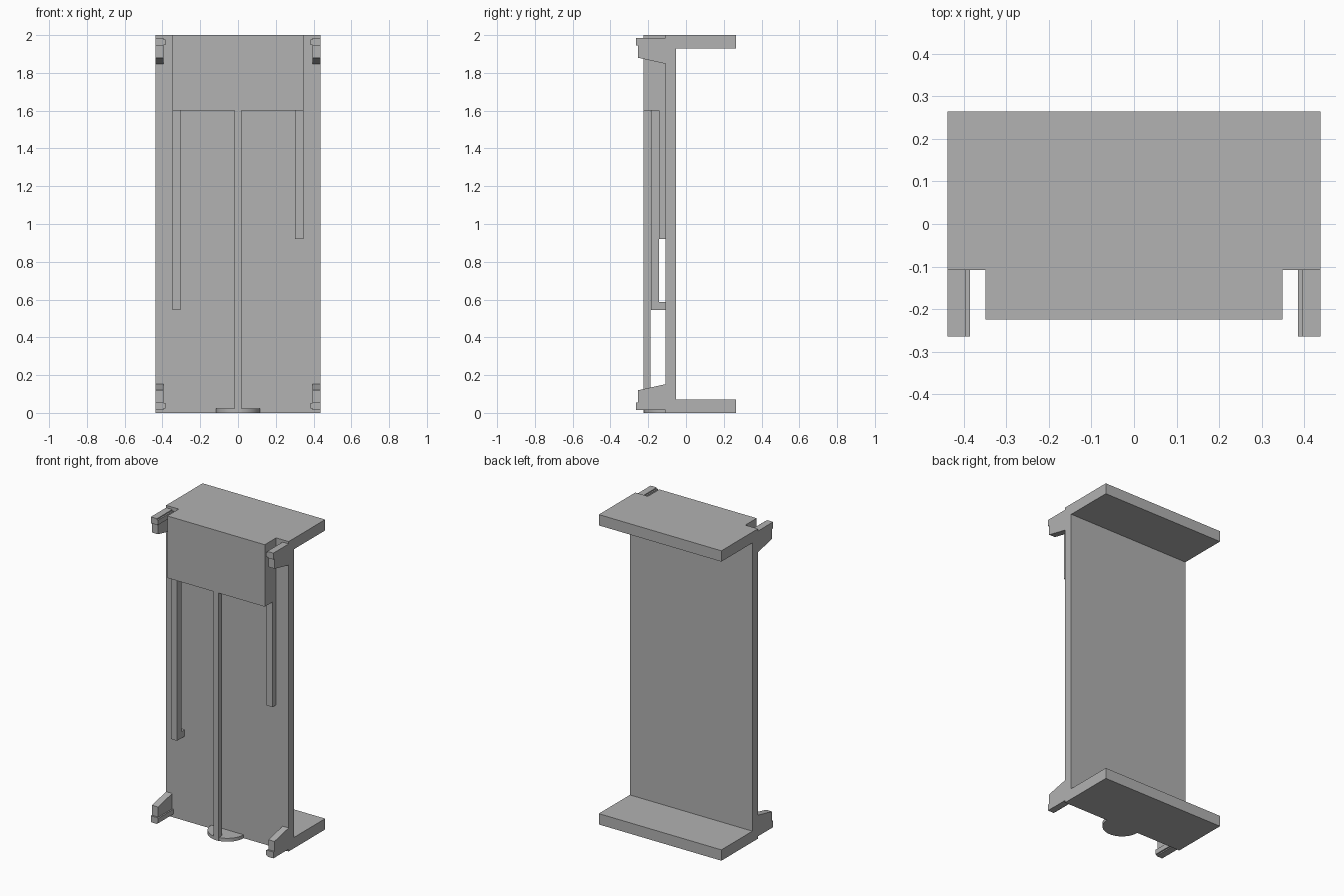
import bpy
import bmesh
import math

cube = bpy.data.objects.get("Cube")
if cube:
    bpy.data.objects.remove(cube)

# Single flat grey
grey = bpy.data.materials.new("plain_grey")
grey.use_nodes = True
colour = (0.445, 0.445, 0.445, 1)
grey.diffuse_color = colour
grey.node_tree.nodes["Principled BSDF"].inputs["Base Color"].default_value = colour


def prism(name, outline, x0, x1):
    """Extrude a (y, z) outline along x."""
    bm = bmesh.new()
    face = bm.faces.new([bm.verts.new((x0, y, z)) for y, z in outline])
    moved = bmesh.ops.extrude_face_region(bm, geom=[face])["geom"]
    verts = [v for v in moved if isinstance(v, bmesh.types.BMVert)]
    bmesh.ops.translate(bm, verts=verts, vec=(x1 - x0, 0, 0))
    bmesh.ops.recalc_face_normals(bm, faces=bm.faces)
    mesh = bpy.data.meshes.new(name)
    bm.to_mesh(mesh)
    bm.free()
    mesh.materials.append(grey)
    obj = bpy.data.objects.new(name, mesh)
    bpy.context.collection.objects.link(obj)
    return obj


def box(name, x, y, z):
    return prism(name, [(y[0], z[0]), (y[1], z[0]), (y[1], z[1]), (y[0], z[1])], *x)


H, W = 2.0, 0.4375           # height and half width
BACK, FACE, SHELF = 0.264, -0.108, 0.07

# C-shaped body: upright panel with a shelf at each end
prism("body_panel", [(FACE, 0), (BACK, 0), (BACK, SHELF), (-0.052, SHELF),
                     (-0.052, H - SHELF), (BACK, H - SHELF), (BACK, H), (FACE, H)], -W, W)

# Front housing and the rods hanging below it
box("front_housing", (-0.348, 0.348), (-0.224, FACE), (1.6, H))
box("centre_rod", (-0.019, 0.019), (-0.224, -0.188), (0.0, 1.6))
box("short_rod", (0.303, 0.346), (-0.142, FACE), (0.92, 1.6))
prism("long_hooked_rod", [(-0.185, 1.6), (-0.185, 0.545), (FACE, 0.545), (FACE, 0.587),
                          (-0.142, 0.587), (-0.142, 1.6)], -0.348, -0.305)

# Round foot under the centre rod, half of it under the panel
bpy.ops.mesh.primitive_cylinder_add(vertices=48, radius=0.116, depth=0.022,
                                    location=(0, FACE, 0.011))
foot = bpy.context.object
foot.name = "round_foot"
foot.data.materials.append(grey)
bpy.ops.object.shade_smooth_by_angle(angle=math.radians(30))

# Four corner brackets, each with a square bar along its inner side
ARM = [(FACE, 0.015), (-0.264, 0.015), (-0.264, 0.056), (-0.253, 0.056),
       (-0.253, 0.12), (FACE, 0.152)]
for side, sx in (("left", 1), ("right", -1)):
    for level in ("bottom", "top"):
        def flip(z):
            return z if level == "bottom" else H - z
        prism(f"{level}_{side}_bracket", [(y, flip(z)) for y, z in ARM], sx * 0.394, sx * W)
        box(f"{level}_{side}_bracket_bar", (sx * 0.385, sx * 0.411), (-0.264, FACE),
            (flip(0.022), flip(0.053)))
